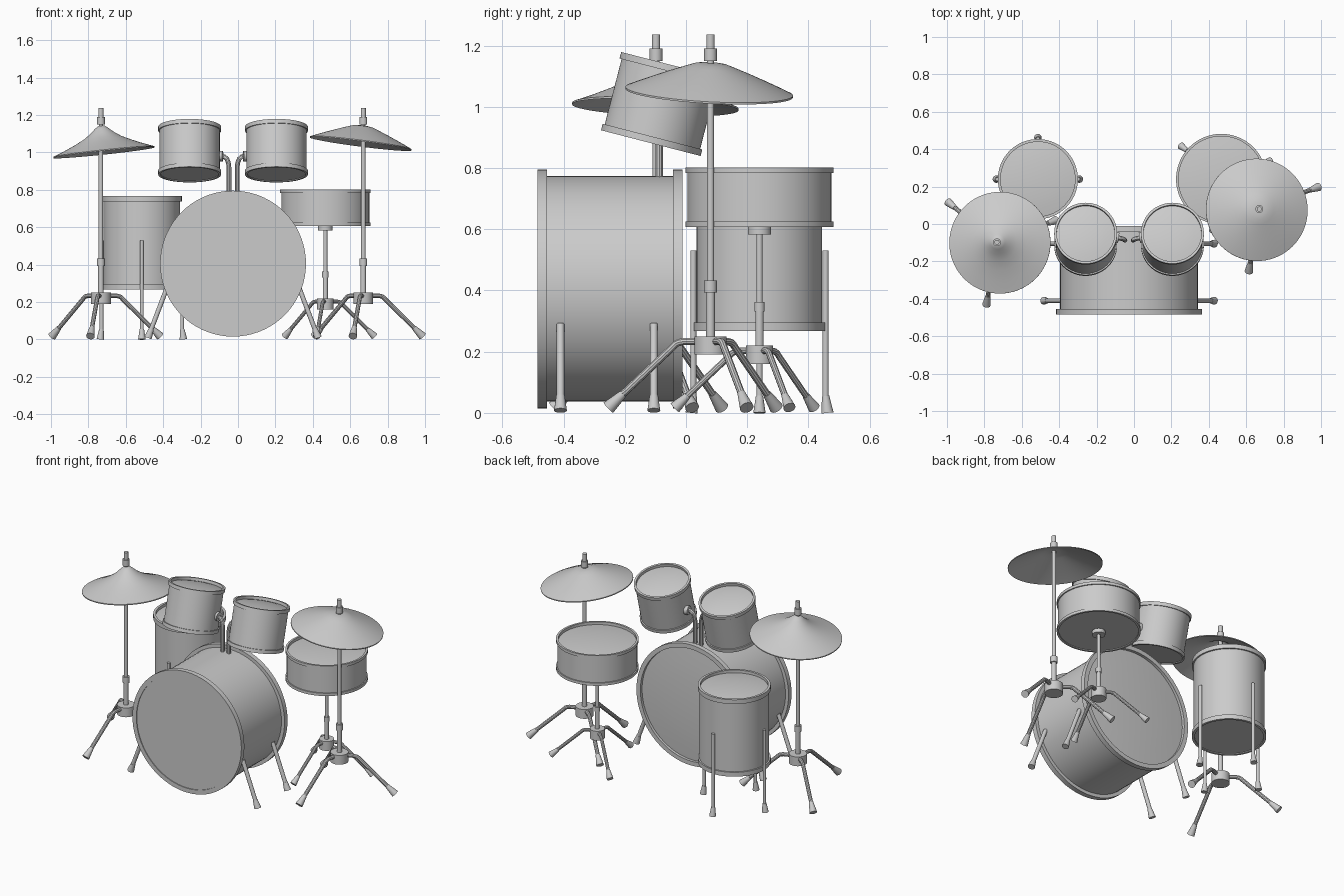
import bpy, bmesh
from math import sin, cos, pi, radians
from mathutils import Vector

if "Cube" in bpy.data.objects:
    bpy.data.objects.remove(bpy.data.objects["Cube"])


def lathe(name, profile, loc, axis=(0, 0, 1), segs=56):
    """Revolve (radius, height) points about an axis through loc."""
    bm = bmesh.new()
    rings = []
    for r, h in profile:
        if r < 1e-6:
            rings.append([bm.verts.new((0, 0, h))])
        else:
            rings.append([bm.verts.new((r * cos(2 * pi * i / segs), r * sin(2 * pi * i / segs), h))
                          for i in range(segs)])
    for a, b in zip(rings, rings[1:]):
        for i in range(segs):
            j = (i + 1) % segs
            vs = [a[i % len(a)], a[j % len(a)], b[j % len(b)], b[i % len(b)]]
            bm.faces.new(list(dict.fromkeys(vs)))
    bmesh.ops.recalc_face_normals(bm, faces=bm.faces[:])
    me = bpy.data.meshes.new(name)
    bm.to_mesh(me)
    bm.free()
    ob = bpy.data.objects.new(name, me)
    ob.rotation_euler = Vector((0, 0, 1)).rotation_difference(Vector(axis).normalized()).to_euler()
    ob.location = loc
    bpy.context.collection.objects.link(ob)
    return ob


def rod(name, a, b, r0, r1=None, segs=20):
    """Closed, optionally tapered cylinder from a to b."""
    a, b = Vector(a), Vector(b)
    n = (b - a).length
    r1 = r0 if r1 is None else r1
    return lathe(name, [(0, 0), (r0, 0), (r1, n), (0, n)], a, b - a, segs)


def tube(name, pts, r):
    """Bent pipe along a path."""
    cu = bpy.data.curves.new(name, 'CURVE')
    cu.dimensions = '3D'
    cu.bevel_depth, cu.bevel_resolution, cu.use_fill_caps = r, 3, True
    sp = cu.splines.new('POLY')
    sp.points.add(len(pts) - 1)
    for p, q in zip(sp.points, pts):
        p.co = (*q, 1)
    ob = bpy.data.objects.new(name, cu)
    bpy.context.collection.objects.link(ob)
    bpy.ops.object.select_all(action='DESELECT')
    ob.select_set(True)
    bpy.context.view_layer.objects.active = ob
    bpy.ops.object.convert(target='MESH')


def drum(name, base, axis, L, R, shell, hoop, rec=0.018):
    """Shell with two raised hoops, flat head at the base, domed head on top."""
    ri = shell - 0.006
    lathe(name, [(0, 0.005), (ri, 0.005), (ri, 0), (R, 0), (R, hoop), (shell, hoop),
                 (shell, L - hoop), (R, L - hoop), (R, L), (ri, L), (ri, L - rec),
                 (ri * .75, L - rec * .6), (ri * .5, L - rec * .35),
                 (ri * .25, L - rec * .2), (0, L - rec * .15)], base, axis, 72)


def tripod(name, x, y, ztop, hub_r, bend, reach, r):
    """Hub with three bent legs and flared feet; ztop is the hub top."""
    rod(name + "_hub", (x, y, ztop - 0.06), (x, y, ztop), hub_r, segs=32)
    zl = ztop - 0.017
    for i, deg in enumerate((20.5, 140.5, 260.5)):
        c, s = cos(radians(deg)), sin(radians(deg))
        P = lambda d, z: Vector((x + c * d, y + s * d, z))
        top, end = P(bend, zl - 0.008), P(reach, 0.017)
        mid = end.lerp(top, 0.22)
        tube(f"{name}_leg_{i}", [P(0.02, zl), P(bend - 0.025, zl), P(bend - 0.01, zl - 0.003),
                                 top, P(bend + 0.012, zl - 0.02), mid], r)
        rod(f"{name}_foot_{i}", mid, end, r * 1.1, r * 1.9)


# bass drum
CX = -0.0265
drum("bass_drum", (CX, -0.485, 0.405), (0, 1, 0), 0.473, 0.39, 0.368, 0.031)
for s in (-1, 1):
    for y in (-0.41, -0.105):
        top, end = Vector((CX + s * 0.348, y, 0.29)), Vector((CX + s * 0.455, y, 0.008))
        mid = end.lerp(top, 0.17)
        rod("bass_leg", top, mid, 0.0125)
        rod("bass_foot", mid, end, 0.014, 0.021)

# rack toms and their holders
tilt = Vector((0, 0.25, 0.968)).normalized()
for s in (-1, 1):
    c = Vector((CX + s * 0.232, -0.082, 1.009))
    drum("rack_tom", c - tilt * 0.132, tilt, 0.264, 0.168, 0.161, 0.022)
    X = lambda d: CX + s * d
    tube("tom_holder", [(X(.022), -.087, .74), (X(.022), -.087, .92), (X(.025), -.084, .945),
                        (X(.033), -.08, .965), (X(.046), -.076, .977), (X(.085), -.07, .98)], 0.0125)
    rod("tom_bracket", (X(.055), -.073, .98), (X(.078), -.07, .98), 0.028, segs=24)

# floor tom with four legs
FX, FY = -0.514, 0.24
drum("floor_tom", (FX, FY, 0.268), (0, 0, 1), 0.498, 0.214, 0.205, 0.028)
for i in range(4):
    c, s = cos(i * pi / 2), sin(i * pi / 2)
    p = lambda d, z: (FX + c * d, FY + s * d, z)
    rod("floor_tom_leg", p(.216, .05), p(.216, .53), 0.010)
    rod("floor_tom_foot", p(.222, 0), p(.216, .055), 0.02, 0.012)

# snare drum and stand
SX, SY = 0.467, 0.24
drum("snare_drum", (SX, SY, 0.607), (0, 0, 1), 0.195, 0.242, 0.235, 0.018)
rod("snare_stand_plate", (SX, SY, .583), (SX, SY, .607), 0.038, segs=32)
rod("snare_stand_upper_pole", (SX, SY, .34), (SX, SY, .59), 0.0105)
rod("snare_stand_collar", (SX, SY, .332), (SX, SY, .362), 0.017)
rod("snare_stand_lower_pole", (SX, SY, .17), (SX, SY, .34), 0.0135)
tripod("snare_stand", SX, SY, 0.22, 0.044, 0.09, 0.28, 0.0105)


def cymbal_set(name, x, y, rim, normal, outer):
    """Tall stand with a thin tilted cymbal; outer runs from centre to rim."""
    t = 0.006
    prof = outer + [(r, h - t) for r, h in reversed(outer)]
    lathe(name + "_cymbal", prof, rim, normal, 72)
    tripod(name + "_stand", x, y, 0.25, 0.053, 0.115, 0.338, 0.012)
    rod(name + "_lower_pole", (x, y, .2), (x, y, .41), 0.0145)
    rod(name + "_collar", (x, y, .393), (x, y, .432), 0.021)
    rod(name + "_pole", (x, y, .41), (x, y, 1.12), 0.012)
    rod(name + "_neck", (x, y, 1.1), (x, y, 1.16), 0.011)
    rod(name + "_wing_nut", (x, y, 1.15), (x, y, 1.19), 0.021)
    rod(name + "_top_rod", (x, y, 1.18), (x, y, 1.236), 0.0135)


# cymbals: gently domed on the right, peaked on the left
cymbal_set("right", 0.67, 0.08, (0.657, 0.076, 1.053), (0.128, 0.054, 1),
           [(0, .091), (.03, .09), (.055, .086), (.08, .077), (.13, .058), (.19, .034), (.24, .013), (.274, -.002)])
cymbal_set("left", -0.733, -0.098, (-0.717, -0.1, 1.004), (-0.106, 0.037, 1),
           [(0, .141), (.02, .137), (.04, .121), (.065, .099), (.1, .075), (.15, .05), (.21, .024), (.272, 0)])

# smooth shading with sharp edges kept
bpy.ops.object.select_all(action='SELECT')
bpy.context.view_layer.objects.active = bpy.context.selected_objects[0]
bpy.ops.object.shade_smooth_by_angle(angle=radians(35))
